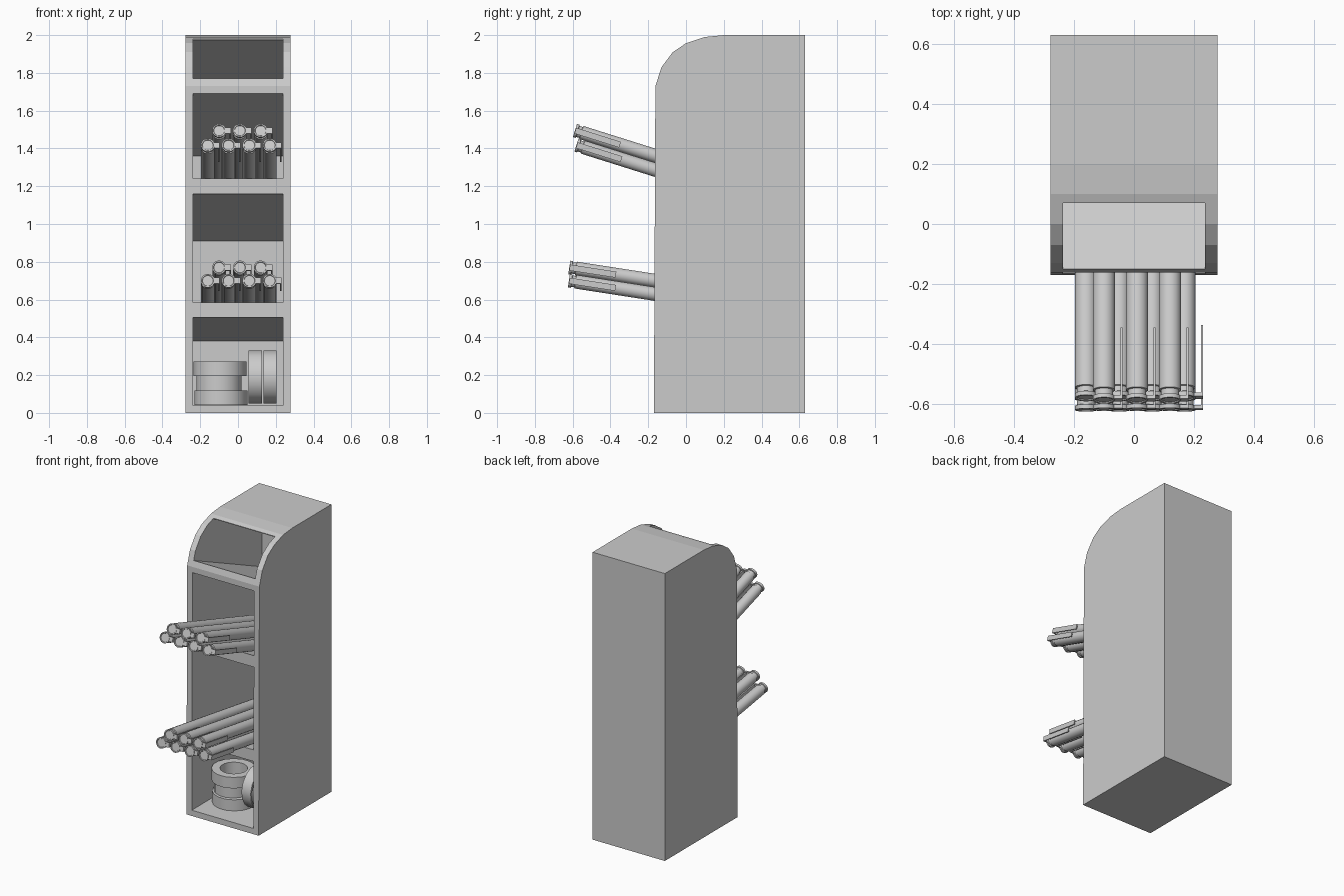
import bpy, bmesh, math
from mathutils import Matrix, Vector

if "Cube" in bpy.data.objects:
    bpy.data.objects.remove(bpy.data.objects["Cube"])


def finish(bm, name, smooth=None):
    bmesh.ops.recalc_face_normals(bm, faces=bm.faces)
    mesh = bpy.data.meshes.new(name)
    bm.to_mesh(mesh)
    bm.free()
    ob = bpy.data.objects.new(name, mesh)
    bpy.context.collection.objects.link(ob)
    bpy.ops.object.select_all(action='DESELECT')
    ob.select_set(True)
    bpy.context.view_layer.objects.active = ob
    if smooth:
        bpy.ops.object.shade_smooth_by_angle(angle=math.radians(smooth))
    return ob


def prism(bm, profile, x0, x1):
    """Extrude a side-view (y, z) outline from x0 to x1."""
    face = bm.faces.new([bm.verts.new((x0, y, z)) for y, z in profile])
    geo = bmesh.ops.extrude_face_region(bm, geom=[face])['geom']
    bmesh.ops.translate(bm, vec=(x1 - x0, 0, 0),
                        verts=[v for v in geo if isinstance(v, bmesh.types.BMVert)])


def box(bm, lo, hi):
    lo, hi = Vector(lo), Vector(hi)
    bmesh.ops.create_cube(bm, size=1, matrix=Matrix.Translation((lo + hi) / 2)
                          @ Matrix.Diagonal((*(hi - lo), 1)))


def lathe(bm, profile, sides, closed=False):
    """Revolve (radius, y) points around the local y axis."""
    rings = [[bm.verts.new((r * math.cos(a), y, r * math.sin(a)))
              for a in (2 * math.pi * (i + .5) / sides for i in range(sides))]
             for r, y in profile]
    pairs = list(zip(rings, rings[1:]))
    if closed:
        pairs.append((rings[-1], rings[0]))
    else:
        bm.faces.new(rings[0])
        bm.faces.new(rings[-1])
    for a, b in pairs:
        for i in range(sides):
            j = (i + 1) % sides
            bm.faces.new((a[i], a[j], b[j], b[i]))


# Cabinet shell with a rounded top front
bm = bmesh.new()
prism(bm, [(-.17, 0), (-.162, 1.73), (-.13, 1.83), (-.07, 1.91), (0, 1.957),
           (.1, 1.99), (.2, 2), (.63, 2), (.63, 0)], -.278, .278)
cabinet = finish(bm, "cabinet")

# Four compartments with sloping shelves
BACK, FRONT = .6, -.3
bm = bmesh.new()
for outline in (
    [(FRONT, .04), (BACK, .04), (BACK, .38), (-.165, .505), (FRONT, .505)],
    [(FRONT, .585), (-.165, .585), (BACK, .46), (BACK, .91), (-.163, 1.16), (FRONT, 1.16)],
    [(FRONT, 1.24), (-.163, 1.24), (BACK, .99), (BACK, 1.36), (-.162, 1.69), (FRONT, 1.69)],
    [(FRONT, 1.77), (-.15, 1.77), (BACK, 1.44), (BACK, 1.75), (.07, 1.975), (.07, 2.1), (FRONT, 2.1)],
):
    prism(bm, outline, -.237, .237)
cutter = finish(bm, "compartment_cutter")
cutter.hide_render = True
mod = cabinet.modifiers.new("compartments", 'BOOLEAN')
mod.operation, mod.solver, mod.object = 'DIFFERENCE', 'EXACT', cutter
bpy.context.view_layer.objects.active = cabinet
bpy.ops.object.modifier_apply(modifier=mod.name)
bpy.data.objects.remove(cutter)


# Rods: shaft with grooved end cap and a side lever
def rod(name, x, y, z, slope):
    bm = bmesh.new()
    length = (.56 - y) / math.cos(slope)
    lathe(bm, [(.028, .004), (.03, 0), (.037, 0), (.037, .014), (.031, .016),
               (.031, .034), (.037, .036), (.037, length)], 16)
    box(bm, (.03, .002, -.016), (.062, .014, .016))
    box(bm, (.055, .002, -.016), (.062, .25, .016))
    ob = finish(bm, name, 30)
    ob.location = (x, y, z)
    ob.rotation_euler.x = -slope


LOWER_X, UPPER_X = (-.16, -.05, .06, .168), (-.1, .01, .12)
for shelf, slope, low, high in (
    ("lower_shelf", math.atan(.155), (-.62, .70), (-.618, .77)),
    ("upper_shelf", math.atan(.315), (-.58, 1.418), (-.588, 1.495)),
):
    for x in LOWER_X:
        rod(shelf + "_rod", x, *low, slope)
    for x in UPPER_X:
        rod(shelf + "_rod", x, *high, slope)


# Rings: a flat stack of three and two leaning on edge
def ring(name, loc, radius, hole, width, rot):
    bm = bmesh.new()
    h = width / 2
    lathe(bm, [(hole, -h), (radius, -h), (radius, h), (hole, h)], 16, closed=True)
    ob = finish(bm, name, 30)
    ob.location = loc
    ob.rotation_euler = rot


for x, z, r in ((-.09, .079, .142), (-.1, .157, .122), (-.095, .234, .142)):
    ring("stacked_ring", (x, .09, z), r, .088, .077, (math.pi / 2, 0, 0))
for x in (.091, .17):
    ring("leaning_ring", (x, .1, .19), .142, .088, .07,
         (0, math.radians(-6), math.pi / 2))
